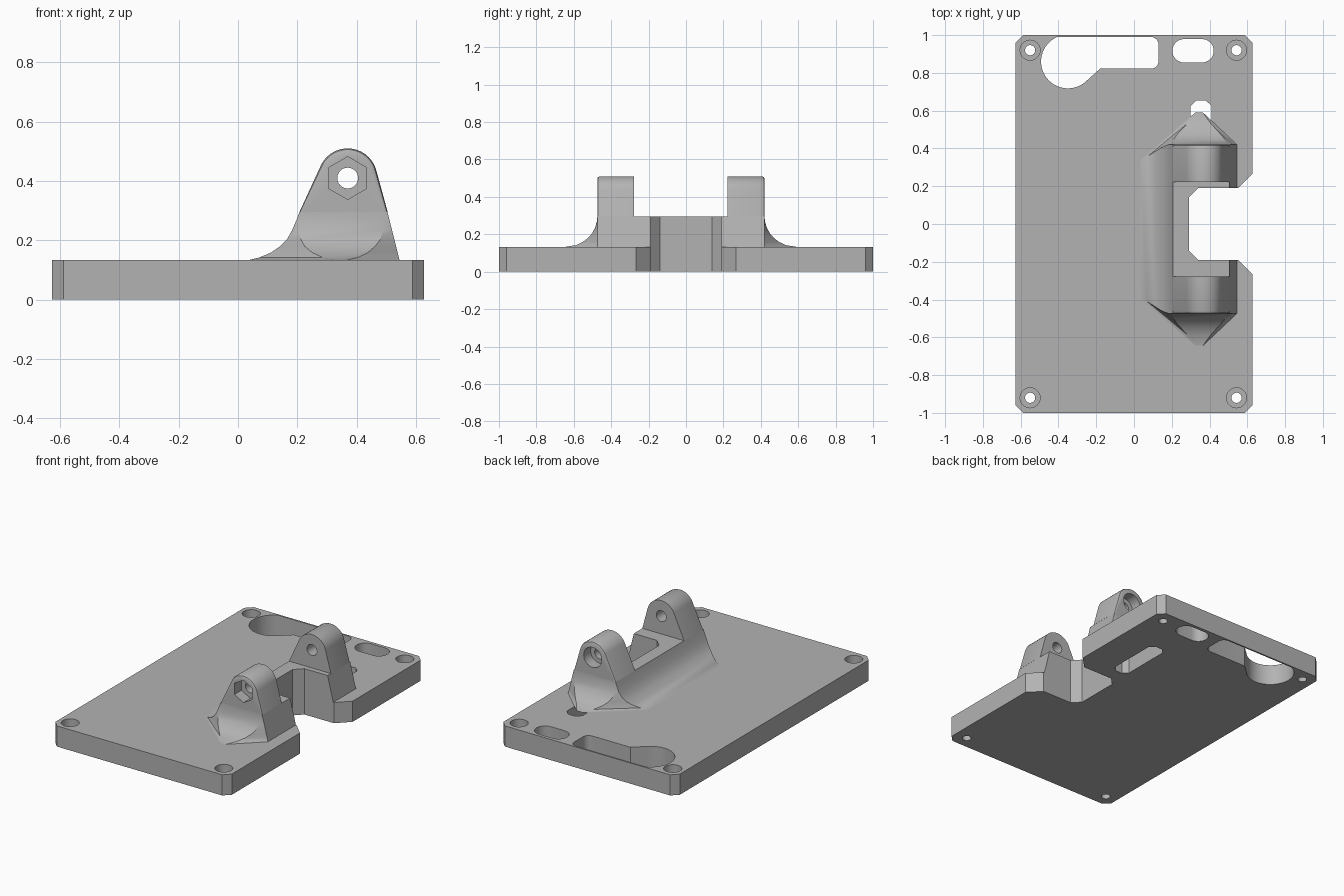
import bpy, bmesh, math
from math import cos, sin, radians, sqrt

if "Cube" in bpy.data.objects:
    bpy.data.objects.remove(bpy.data.objects["Cube"])

grey = bpy.data.materials.new("plain grey")
grey.diffuse_color = (0.45, 0.45, 0.45, 1)
grey.use_nodes = True
grey.node_tree.nodes["Principled BSDF"].inputs["Base Color"].default_value = grey.diffuse_color


def loft(name, rings):
    """Skin a list of equal-length 3D rings and cap both ends."""
    bm = bmesh.new()
    vs = [[bm.verts.new(p) for p in r] for r in rings]
    n = len(vs[0])
    for a, b in zip(vs, vs[1:]):
        for i in range(n):
            j = (i + 1) % n
            bm.faces.new((a[i], a[j], b[j], b[i]))
    bm.faces.new(vs[0])
    bm.faces.new(vs[-1])
    bmesh.ops.recalc_face_normals(bm, faces=bm.faces)
    me = bpy.data.meshes.new(name)
    bm.to_mesh(me)
    bm.free()
    me.materials.append(grey)
    ob = bpy.data.objects.new(name, me)
    bpy.context.collection.objects.link(ob)
    return ob


def prism(name, pts, lo, hi, axis="z"):
    if axis == "z":
        return loft(name, [[(x, y, h) for x, y in pts] for h in (lo, hi)])
    return loft(name, [[(x, h, z) for x, z in pts] for h in (lo, hi)])


def arc(cx, cy, r, a0, a1, n):
    return [(cx + r * cos(radians(a0 + (a1 - a0) * i / n)),
             cy + r * sin(radians(a0 + (a1 - a0) * i / n))) for i in range(n + 1)]


def circle(cx, cy, r, n=32, start=0):
    return arc(cx, cy, r, start, start + 360, n)[:-1]


def cut(ob, cutter):
    m = ob.modifiers.new("cut", "BOOLEAN")
    m.operation, m.solver, m.object = "DIFFERENCE", "EXACT", cutter
    bpy.context.view_layer.objects.active = ob
    bpy.ops.object.modifier_apply(modifier=m.name)
    bpy.data.objects.remove(cutter)


# Base plate with chamfered corners
T, W, C = 0.133, 0.628, 0.04
plate = prism("base_plate", [(W, -1 + C), (W, 1 - C), (W - C, 1), (C - W, 1), (-W, 1 - C),
                             (-W, C - 1), (C - W, -1), (W - C, -1)], 0, T)

# Chamfered notch on the right side, shared by plate and bracket
notch = [(0.73, 0.37), (0.55, 0.19), (0.34, 0.19), (0.29, 0.14),
         (0.29, -0.14), (0.34, -0.19), (0.55, -0.19), (0.73, -0.37)]
cut(plate, prism("notch_cutter", notch, -0.1, 0.8))

# Counterbored corner screw holes
for x in (-0.55, 0.543):
    for y in (-0.92, 0.92):
        cut(plate, prism("bore_cutter", circle(x, y, 0.053), 0.07, 0.3))
        cut(plate, prism("hole_cutter", circle(x, y, 0.027), -0.1, 0.3))

# Keyhole cutout, rounded slot and chamfered slot
keyhole = (arc(-0.35, 0.86, 0.142, 114, 312, 30) + [(-0.18, 0.822)]
           + arc(0.09, 0.862, 0.04, 270, 360, 6) + arc(0.09, 0.95, 0.04, 0, 90, 6))
cut(plate, prism("keyhole_cutter", keyhole, -0.1, 0.3))
slot = arc(0.265, 0.917, 0.062, 90, 270, 16) + arc(0.36, 0.917, 0.062, -90, 90, 16)
cut(plate, prism("slot_cutter", slot, -0.1, 0.3))
cut(plate, prism("small_slot_cutter", [
    (0.30, 0.31), (0.33, 0.28), (0.38, 0.28), (0.41, 0.31),
    (0.41, 0.625), (0.38, 0.655), (0.33, 0.655), (0.30, 0.625)], -0.1, 0.3))

# Bracket body: flared foot lofted upward, symmetric about y = YC
YC, H, TOP = -0.027, 0.447, 0.295
levels = [  # z, left edge, end-face left, end-face right, left corner y
    (T, 0.035, 0.325, 0.365, 0.367), (0.142, 0.072, 0.285, 0.405, 0.385),
    (0.159, 0.112, 0.25, 0.438, 0.41), (0.18, 0.142, 0.225, 0.463, 0.43),
    (0.203, 0.165, 0.212, 0.48, 0.44), (0.235, 0.183, 0.203, 0.488, H),
    (0.27, 0.198, 0.206, 0.49, H), (TOP, 0.207, 0.213, 0.49, H)]
rings = []
for z, xl, ul, ur, yl in levels:
    xr = 0.545 - 0.25 * (z - T)
    r = TOP - T
    f = 1.05 * (r - sqrt(r * r - (TOP - z) ** 2))
    half = [(xr, H), (ur, H + f), (ul, H + f), (xl, yl)]
    ring = half + [(x, -y) for x, y in reversed(half)]
    rings.append([(x, y + YC, z) for x, y in ring])
body = loft("bracket_body", rings)
cut(body, prism("notch_cutter", notch, -0.1, 0.8))

# Two rounded ears with pin holes; hex pocket in front, round pocket behind
PX, PZ = 0.37, 0.41


def ear_profile(r):
    d = (0.1 - r) * 0.6
    return [(0.207 + d, TOP), (0.505 - d, TOP)] + arc(PX, PZ, r, 14, 154.4, 28)


parts = [plate, body]
for name, s in (("front_ear", -1), ("back_ear", 1)):
    ear = loft(name, [[(x, YC + s * y, z) for x, z in ear_profile(r)]
                      for y, r in ((0.25, 0.1), (H - 0.014, 0.1), (H - 0.004, 0.096), (H, 0.088))])
    pocket = circle(PX, PZ, 0.072, 6, 30) if s < 0 else circle(PX, PZ, 0.064)
    lo, hi = sorted((YC + s * (H - 0.07), YC + s * (H + 0.2)))
    cut(ear, prism("pocket_cutter", pocket, lo, hi, "y"))
    cut(ear, prism("pin_cutter", circle(PX, PZ, 0.035), -0.9, 0.9, "y"))
    parts.append(ear)

# Smooth curved walls, keep edges crisp
for ob in parts:
    bpy.ops.object.select_all(action="DESELECT")
    ob.select_set(True)
    bpy.context.view_layer.objects.active = ob
    bpy.ops.object.shade_smooth_by_angle(angle=radians(28))
